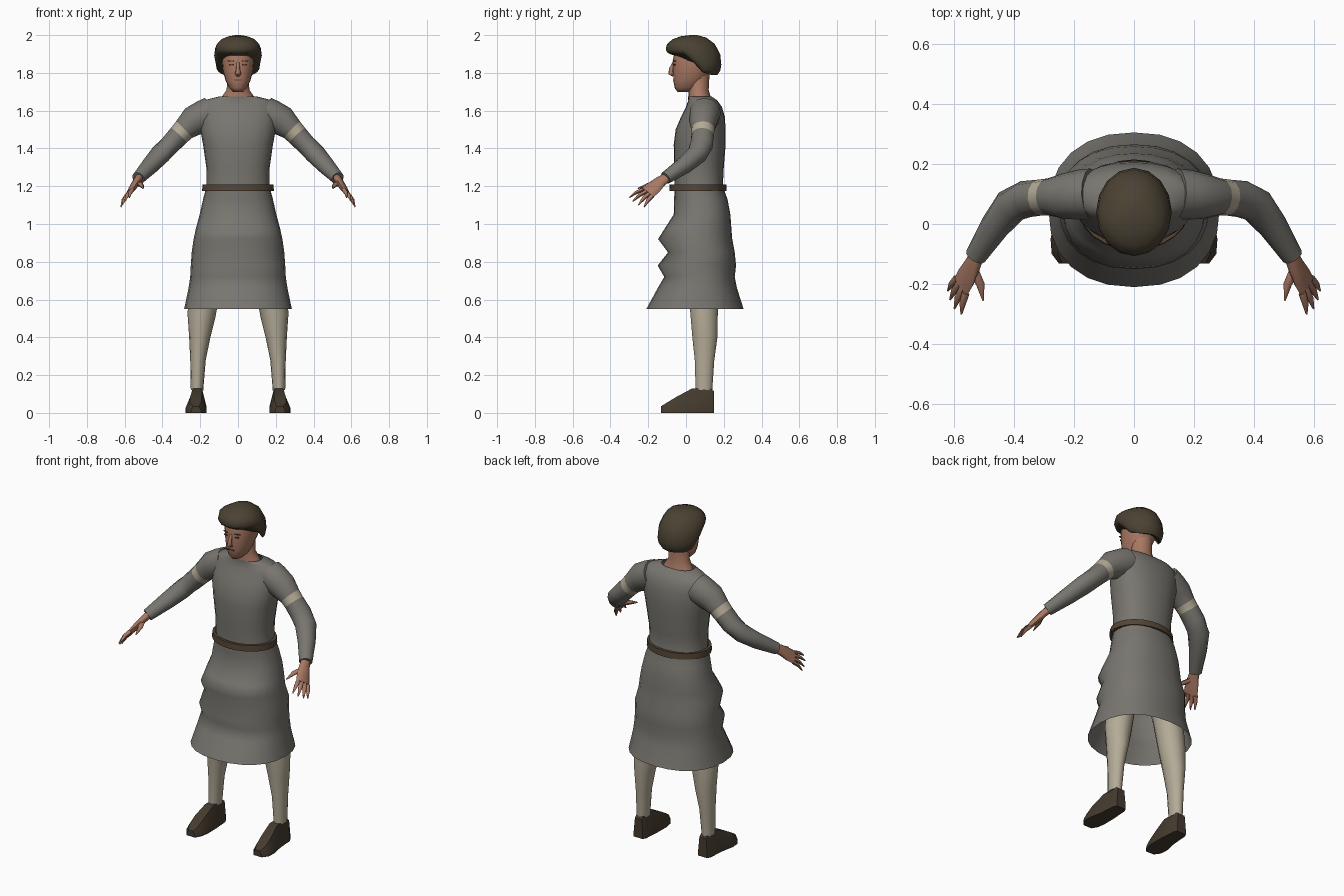
import bpy, bmesh, math
from mathutils import Vector

old = bpy.data.objects.get("Cube")
if old:
    bpy.data.objects.remove(old, do_unlink=True)


def material(name, r, g, b):
    m = bpy.data.materials.new(name)
    m.use_nodes = True
    m.diffuse_color = (r, g, b, 1)
    bsdf = m.node_tree.nodes["Principled BSDF"]
    bsdf.inputs["Base Color"].default_value = (r, g, b, 1)
    bsdf.inputs["Roughness"].default_value = 0.9
    return m


CLOTH = material("grey cloth", .19, .18, .16)
LINEN = material("pale linen", .46, .41, .31)
SKIN = material("skin", .40, .19, .125)
SHADE = material("dark skin detail", .13, .06, .04)
HAIR = material("brown hair", .07, .054, .033)
LEATHER = material("shoe leather", .06, .044, .028)
BELT = material("belt leather", .09, .06, .036)


def loft(name, rings, mats, cap_start=True, cap_end=True, angle=60, closed=False, band=None):
    """Skin a list of equal-length rings; faces of segment `band` use the second material."""
    bm = bmesh.new()
    rows = [[bm.verts.new(p) for p in ring] for ring in rings]
    n = len(rows[0])
    if closed:
        rows.append(rows[0])
    for k, (a, b) in enumerate(zip(rows, rows[1:])):
        for i in range(n):
            j = (i + 1) % n
            f = bm.faces.new((a[i], a[j], b[j], b[i]))
            f.material_index = int(k == band)
    if cap_start and not closed:
        bm.faces.new(rows[0][::-1])
    if cap_end and not closed:
        bm.faces.new(rows[-1])
    bmesh.ops.recalc_face_normals(bm, faces=bm.faces)
    me = bpy.data.meshes.new(name)
    bm.to_mesh(me)
    bm.free()
    for m in mats:
        me.materials.append(m)
    ob = bpy.data.objects.new(name, me)
    bpy.context.collection.objects.link(ob)
    bpy.ops.object.select_all(action='DESELECT')
    ob.select_set(True)
    bpy.context.view_layer.objects.active = ob
    bpy.ops.object.shade_smooth_by_angle(angle=math.radians(angle))
    return ob


def circle(n, p=1.0):
    """Unit circle points, squared off when p is below one."""
    for i in range(n):
        t = 2 * math.pi * i / n
        c, s = math.cos(t), math.sin(t)
        yield math.copysign(abs(c) ** p, c), math.copysign(abs(s) ** p, s)


def level(z, rx, front, back, n=24, p=1.0):
    """Horizontal oval ring from its half width and its front and back y."""
    mid, ry = (front + back) / 2, (back - front) / 2
    return [Vector((rx * c, mid + ry * s, z)) for c, s in circle(n, p)]


def tube(name, pts, mats, sx=1, side=None, n=12, **kw):
    """Loft ovals (x, y, z, half width, half depth) along a path, mirrored by sx."""
    cs = [Vector((sx * q[0], q[1], q[2])) for q in pts]
    rings = []
    for i, c in enumerate(cs):
        d = (cs[min(i + 1, len(cs) - 1)] - cs[max(i - 1, 0)]).normalized()
        u = Vector((sx * side[0], side[1], side[2])) if side else d.cross(Vector((0, 0, 1)))
        u = (u - d * u.dot(d)).normalized()
        v = u.cross(d)
        rings.append([c + u * pts[i][3] * a + v * pts[i][4] * b for a, b in circle(n)])
    return loft(name, rings, mats, **kw)


# Tunic: flared skirt with front folds, waist, chest and neckline
tunic = [(.55, .285, -.21, .305), (.66, .262, -.15, .27), (.72, .253, -.115, .258),
         (.78, .25, -.15, .265), (.85, .245, -.095, .258), (.92, .235, -.148, .245),
         (.98, .222, -.11, .24), (1.05, .203, -.065, .235), (1.13, .185, -.063, .22),
         (1.2, .167, -.06, .195), (1.3, .168, -.063, .2), (1.42, .185, -.065, .21),
         (1.5, .2, -.055, .21), (1.57, .205, -.025, .205), (1.62, .205, .0, .19),
         (1.655, .18, .012, .165), (1.675, .1, .01, .135)]
loft("tunic", [level(*r, p=.88) for r in tunic], [CLOTH], False, False, angle=80)

# Belt: a loose closed band around the waist
loft("belt", [level(1.175, .19, -.088, .215), level(1.21, .188, -.086, .213),
              level(1.21, .172, -.07, .197), level(1.175, .174, -.072, .199)],
     [BELT], closed=True, angle=40)

# Neck and head
loft("neck", [level(*r, n=16) for r in [(1.63, .1, .012, .14), (1.675, .085, .012, .13),
     (1.71, .06, .012, .12), (1.8, .057, .0, .125)]], [SKIN])
head = [(1.7, .025, -.045, .03), (1.72, .047, -.06, .07), (1.76, .066, -.067, .1),
        (1.81, .08, -.068, .135), (1.87, .086, -.07, .155), (1.93, .08, -.055, .15)]
loft("head", [level(*r, n=20, p=.92) for r in head], [SKIN])
tube("nose", [(0, -.066, 1.855, .008, .006), (0, -.078, 1.82, .01, .012),
              (0, -.082, 1.797, .017, .012), (0, -.066, 1.785, .012, .006)],
     [SKIN], side=(1, 0, 0), n=8)


def plate(name, x, y, z, w, h, turn, mat):
    bpy.ops.mesh.primitive_cube_add(size=1, location=(x, y, z), rotation=(0, 0, turn))
    ob = bpy.context.object
    ob.name = name
    ob.scale = (w, .008, h)
    ob.data.materials.append(mat)


# Painted face details
plate("mouth", 0, -.066, 1.762, .042, .006, 0, SHADE)
for sx, tag in ((1, "left"), (-1, "right")):
    plate(tag + "_eye", sx * .036, -.062, 1.842, .024, .008, sx * .3, SHADE)
    plate(tag + "_brow", sx * .038, -.0625, 1.862, .034, .005, sx * .3, SHADE)


# Hair: bowl cut, high over the brow and low at the nape
def hairline(y):
    return 1.9 - .11 * min(1, max(0, (y - .0) / .1))


bowl = [(0, .86), (.1, .96), (.25, 1), (.52, .96), (.78, .76), (.94, .45), (1, .12)]
hair = []
for f, s in bowl:
    ring = level(0, .126 * s, .04 - .147 * s, .04 + .147 * s, n=16)
    for v in ring:
        v.z = hairline(v.y) * (1 - f) + 2 * f
    hair.append(ring)
loft("hair", hair, [HAIR])

sleeve = [(.14, .1, 1.59, .085, .085), (.18, .098, 1.572, .083, .085),
          (.235, .092, 1.545, .076, .08), (.285, .09, 1.5, .062, .061),
          (.313, .088, 1.47, .06, .057), (.36, .083, 1.42, .062, .054),
          (.41, .06, 1.37, .06, .052), (.465, -.01, 1.31, .049, .046),
          (.528, -.108, 1.243, .036, .034)]
palm = [(.52, -.095, 1.25, .026, .022), (.537, -.135, 1.225, .034, .02),
        (.558, -.175, 1.19, .044, .018), (.575, -.205, 1.165, .044, .013)]
across = Vector((.045, .08, -.05)).normalized()
tips = [(.575, -.3, 1.14), (.598, -.282, 1.12), (.613, -.252, 1.1), (.62, -.222, 1.09)]
stocking = [(.217, .095, .12, .033, .045), (.212, .098, .28, .041, .053),
            (.203, .1, .4, .056, .068), (.193, .096, .52, .075, .074),
            (.165, .09, .72, .082, .085), (.1, .08, 1.0, .085, .09)]
# Shoe stations: y, inner x, outer x, height, inset of the upper edge
shoe = [(.148, .185, .245, .115, .008), (.13, .175, .255, .128, .016),
        (.03, .168, .262, .128, .022), (-.05, .167, .278, .085, .025),
        (-.1, .175, .274, .055, .02), (-.132, .195, .25, .035, .012)]

for sx, tag in ((1, "left"), (-1, "right")):
    # Sleeve with a pale armband
    tube(tag + "_sleeve", sleeve, [CLOTH, LINEN], sx, band=3)

    # Hand with fingers and thumb
    tube(tag + "_palm", palm, [SKIN], sx, side=across, n=10)
    knuckle = Vector(palm[-1][:3])
    for i, tip in enumerate(tips):
        base = knuckle + across * (.022 * (i - 1.5))
        mid = base.lerp(Vector(tip), .5) + Vector((.003, 0, .006))
        tube(f"{tag}_finger_{i + 1}", [(*base, .013, .012), (*mid, .011, .01), (*tip, .003, .003)],
             [SKIN], sx, n=6)
    tube(tag + "_thumb", [(.535, -.15, 1.215, .016, .014), (.512, -.2, 1.207, .014, .012),
                          (.502, -.255, 1.188, .003, .003)], [SKIN], sx, n=6)

    # Stocking and shoe
    tube(tag + "_stocking", stocking, [LINEN], sx, side=(1, 0, 0), n=14)
    rings = [[Vector((sx * x, y, z)) for x, z in
              ((a, 0), (b, 0), (b, .3 * h), (b - i, h), (a + i, h), (a, .3 * h))]
             for y, a, b, h, i in shoe]
    loft(tag + "_shoe", rings, [LEATHER], angle=35)
